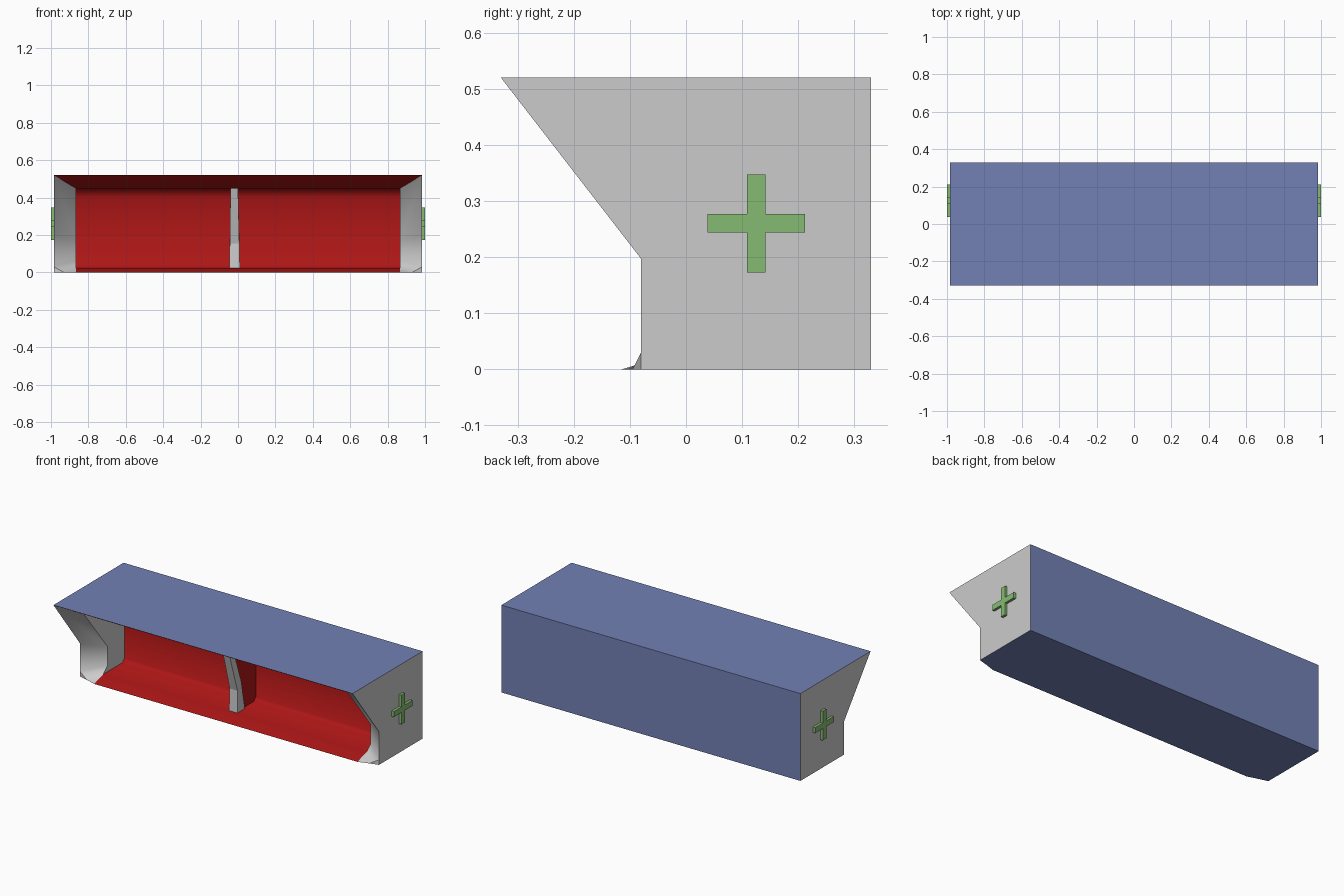
import bpy, bmesh
from mathutils import Vector

if "Cube" in bpy.data.objects:
    bpy.data.objects.remove(bpy.data.objects["Cube"])


def material(name, rgb):
    m = bpy.data.materials.new(name)
    m.diffuse_color = (*rgb, 1)
    m.use_nodes = True
    m.node_tree.nodes["Principled BSDF"].inputs["Base Color"].default_value = m.diffuse_color
    return m


BLUE = material("blue_paint", (0.17, 0.22, 0.46))
RED = material("red_lining", (0.42, 0.008, 0.008))
GREEN = material("green_paint", (0.24, 0.5, 0.17))


def build(name, faces, mat=None, centre=(0, 0.1, 0.26), outward=True, smooth=None):
    """Make an object from polygons, turned away from or towards a centre."""
    bm = bmesh.new()
    for pts in faces:
        bm.faces.new([bm.verts.new(p) for p in pts])
    bmesh.ops.remove_doubles(bm, verts=bm.verts, dist=1e-5)
    bm.normal_update()
    for f in bm.faces:
        away = (f.calc_center_median() - Vector(centre)).dot(f.normal) > 0
        if away != outward:
            f.normal_flip()
    me = bpy.data.meshes.new(name)
    bm.to_mesh(me)
    bm.free()
    ob = bpy.data.objects.new(name, me)
    bpy.context.collection.objects.link(ob)
    if mat:
        me.materials.append(mat)
    if smooth:
        bpy.ops.object.select_all(action='DESELECT')
        ob.select_set(True)
        bpy.context.view_layer.objects.active = ob
        bpy.ops.object.shade_smooth_by_angle(angle=smooth)
    return ob


def prism(name, profile, x_ranges, mat=None):
    """Solid from a (y, z) profile; each point has its own x range."""
    left = [(r[0], y, z) for (y, z), r in zip(profile, x_ranges)]
    right = [(r[1], y, z) for (y, z), r in zip(profile, x_ranges)]
    n = len(profile)
    faces = [left, right[::-1]]
    faces += [[left[i], left[(i + 1) % n], right[(i + 1) % n], right[i]] for i in range(n)]
    ob = build(name, faces, mat)
    bm = bmesh.new()
    bm.from_mesh(ob.data)
    bmesh.ops.recalc_face_normals(bm, faces=bm.faces)
    bm.to_mesh(ob.data)
    bm.free()
    return ob


X, XI = 0.985, 0.867          # outer and inner half widths
F, B, H = -0.33, 0.33, 0.52   # roof front, back, height
S, LIP = -0.08, -0.115        # front of side walls, front of floor

# Outer shell: roof, back and floor sheets
build("outer_shell", [
    [(-X, F, H), (X, F, H), (X, B, H), (-X, B, H)],
    [(-X, B, 0), (X, B, 0), (X, B, H), (-X, B, H)],
    [(-X, S, 0), (-0.93, S - 0.015, 0), (-XI, LIP, 0), (XI, LIP, 0),
     (0.93, S - 0.015, 0), (X, S, 0), (X, B, 0), (-X, B, 0)],
], BLUE)

# Red lining swept along the compartment section, flaring out at the roof
section = [(-0.03, 0.025), (0.15, 0.025), (0.17, 0.045), (0.17, 0.40),
           (0.155, 0.435), (0.12, 0.45), (-0.21, 0.45)]
stations = [(XI, LIP, 0)] + [(XI, y, z) for y, z in section] + [(X, F, H)]
build("red_lining", [
    [(-a[0], a[1], a[2]), (a[0], a[1], a[2]), (b[0], b[1], b[2]), (-b[0], b[1], b[2])]
    for a, b in zip(stations, stations[1:])
], RED, (0, 0, 0.25), False, 0.8)

for side, label in ((-1, "left"), (1, "right")):
    # Outer end wall
    build(label + "_end_wall", [[(side * X, y, z) for y, z in
          ((B, 0), (B, H), (F, H), (S, 0.197), (S, 0))]])

    # Inner end panel with a sloped border to the outer front edge
    top, bend, low = (side * XI, -0.21, 0.45), (side * XI, 0.01, 0.175), (side * XI, -0.03, 0.025)
    bend_low = (side * XI, 0.01, 0.06)
    o_top, o_bend, o_low = (side * X, F, H), (side * X, S, 0.197), (side * X, S, 0)
    o_mid = (side * X, S, 0.03)
    lip = (side * XI, LIP, 0)
    mid = (side * 0.93, S - 0.015, 0)
    panel = [(side * XI, y, z) for y, z in section] + [bend, bend_low]
    build(label + "_inner_panel", [
        panel,
        [o_top, o_bend, bend, top],
        [o_bend, o_mid, bend_low, bend],
        [o_mid, low, bend_low],
        [o_mid, o_low, mid],
        [o_mid, mid, low],
        [mid, lip, low],
    ], None, (0, 0, 0.25), False, 0.9)

    # Raised cross on the end wall
    cy, cz, r, w = 0.125, 0.26, 0.087, 0.0165
    arm = [(w, r), (w, w), (r, w)]
    cross = arm + [(y, -z) for y, z in arm[::-1]]
    cross += [(-y, -z) for y, z in arm] + [(-y, z) for y, z in arm[::-1]]
    ends = (side * X, side * 1.0)
    prism(label + "_cross", [(cy + y, cz + z) for y, z in cross],
          [ends] * len(cross), GREEN)

# Middle divider: pale leaning post in front of a red partition
wide, medium, narrow = (-0.045, 0.01), (-0.044, 0.007), (-0.04, 0.0)
prism("divider_post",
      [(-0.02, 0.025), (-0.015, 0.155), (-0.10, 0.45), (-0.06, 0.45), (0.02, 0.2), (0.05, 0.025)],
      [wide, medium, narrow, narrow, medium, wide])
prism("divider_partition",
      [(0.05, 0.025), (0.02, 0.2), (-0.06, 0.45), (0.12, 0.45), (0.17, 0.40), (0.17, 0.025)],
      [(-0.038, -0.002)] * 6, RED)
